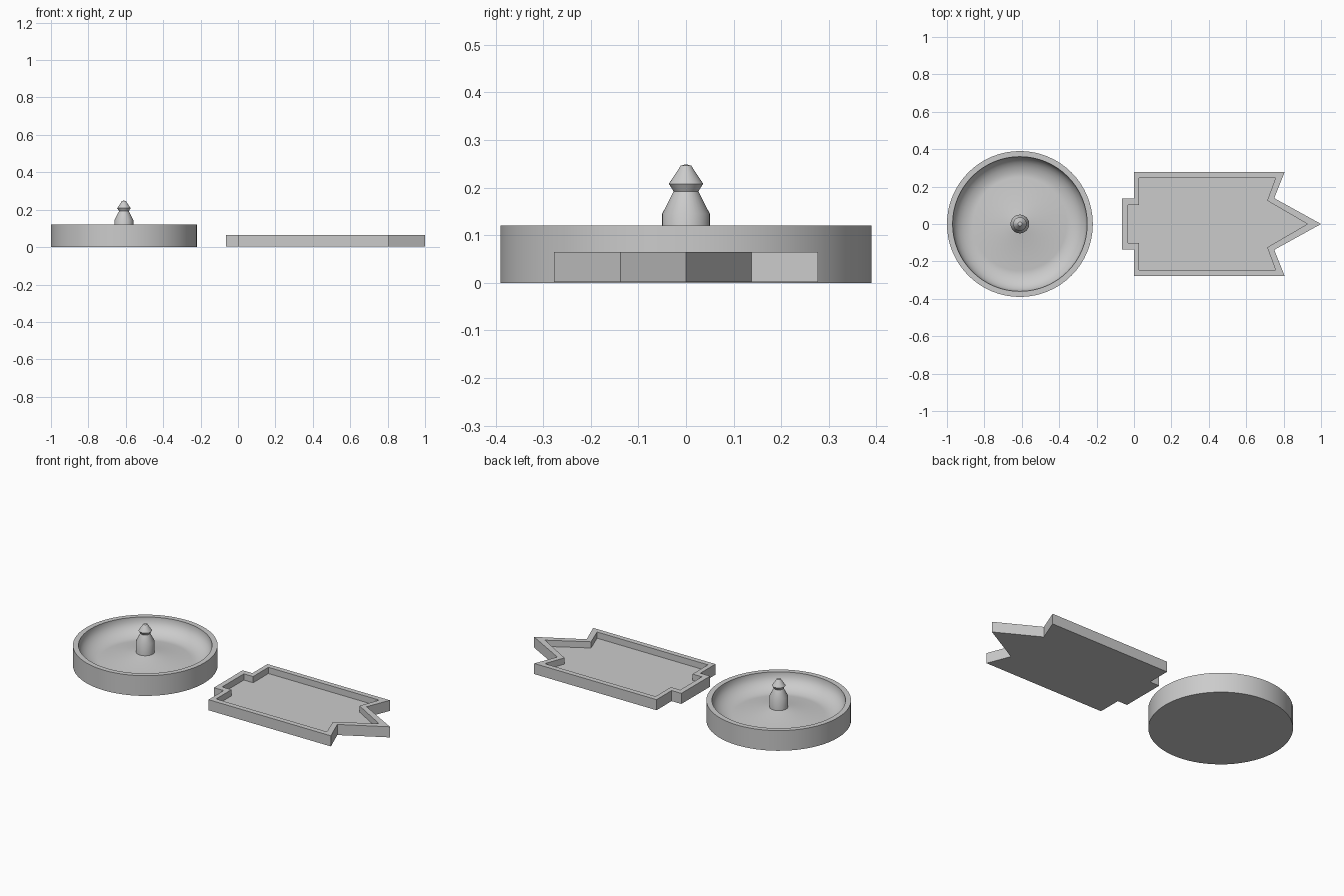
import bpy, bmesh, math

if "Cube" in bpy.data.objects:
    bpy.data.objects.remove(bpy.data.objects["Cube"])


def lathe(name, profile, centre, steps=64):
    # spin an (r, z) profile around the vertical axis
    bm = bmesh.new()
    vs = [bm.verts.new((r, 0, z)) for r, z in profile]
    es = [bm.edges.new(p) for p in zip(vs, vs[1:])]
    bmesh.ops.spin(bm, geom=vs + es, cent=(0, 0, 0), axis=(0, 0, 1),
                   angle=math.tau, steps=steps)
    bmesh.ops.remove_doubles(bm, verts=bm.verts[:], dist=1e-5)
    bmesh.ops.recalc_face_normals(bm, faces=bm.faces[:])
    obj = add(name, bm)
    obj.location = centre
    bpy.context.view_layer.objects.active = obj
    obj.select_set(True)
    bpy.ops.object.shade_smooth_by_angle(angle=math.radians(35))
    obj.select_set(False)
    return obj


def add(name, bm):
    mesh = bpy.data.meshes.new(name)
    bm.to_mesh(mesh)
    bm.free()
    obj = bpy.data.objects.new(name, mesh)
    bpy.context.collection.objects.link(obj)
    return obj


def mirrored(half):
    # half outline from the back end to the tip, reflected in y
    return half + [(x, -y) for x, y in reversed(half) if y]


# round dish with a curved inner wall and a gently raised floor
wall = [(0.25 + 0.11 * math.sin(a), 0.115 - 0.085 * math.cos(a))
        for a in (math.radians(d) for d in range(90, -1, -15))]
lathe("round_dish",
      [(0, 0), (0.39, 0), (0.39, 0.12), (0.36, 0.12)] + wall
      + [(0.05, 0.08), (0, 0.085)], (-0.61, 0, 0))

# turned knob in the middle of the dish
lathe("dish_knob",
      [(0, 0.07), (0.05, 0.07), (0.05, 0.145), (0.026, 0.192),
       (0.036, 0.208), (0.011, 0.246), (0, 0.249)], (-0.61, 0, 0), 32)

# arrow-shaped tray: outer shell, rim and recessed floor
outer = mirrored([(-0.064, 0.135), (0, 0.135), (0, 0.277), (0.805, 0.277),
                  (0.75, 0.138), (1, 0)])
inner = mirrored([(-0.033, 0.102), (0.028, 0.102), (0.028, 0.246),
                  (0.757, 0.246), (0.712, 0.125), (0.927, 0)])
bm = bmesh.new()
rings = [[bm.verts.new((x, y, z)) for x, y in loop]
         for loop, z in ((outer, 0.002), (outer, 0.065),
                         (inner, 0.065), (inner, 0.028))]
for a, b in zip(rings, rings[1:]):
    for i in range(len(a)):
        j = (i + 1) % len(a)
        bm.faces.new((a[i], a[j], b[j], b[i]))
bm.faces.new(rings[0])
bm.faces.new(rings[-1])
bmesh.ops.recalc_face_normals(bm, faces=bm.faces[:])
add("arrow_tray", bm)
